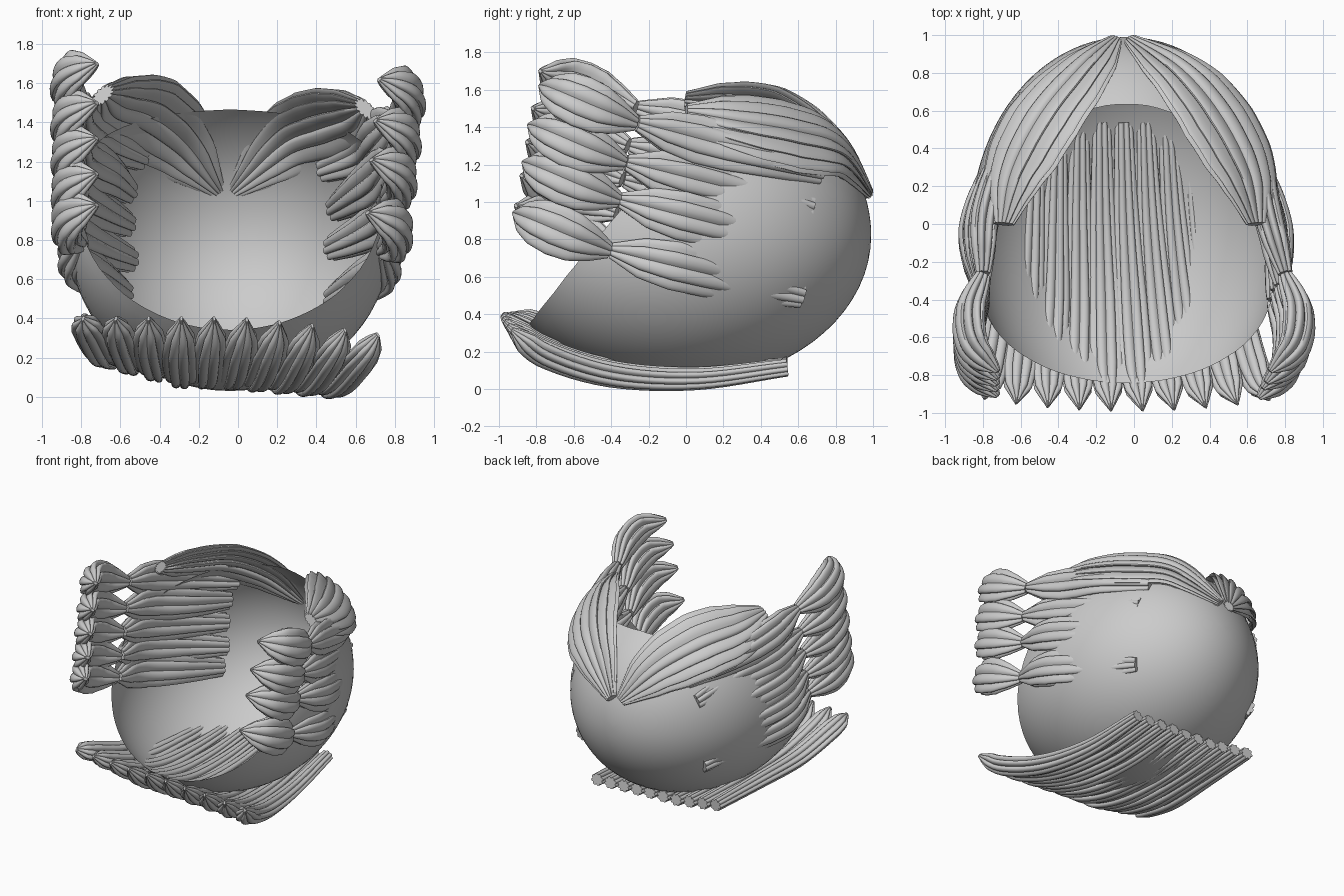
import bpy, bmesh, math
from mathutils import Vector

if "Cube" in bpy.data.objects:
    bpy.data.objects.remove(bpy.data.objects["Cube"])

CX, CY, CZ = -0.04, -0.03, 0.82   # cap centre
AX, AY = 0.825, 1.02              # cap half sizes


def lerp(table, t):
    for (a, p), (b, q) in zip(table, table[1:]):
        if t <= b:
            return p + (q - p) * max(0, t - a) / (b - a)
    return table[-1][1]


def finish(name, bm, angle):
    bmesh.ops.recalc_face_normals(bm, faces=bm.faces[:])
    me = bpy.data.meshes.new(name)
    bm.to_mesh(me)
    bm.free()
    ob = bpy.data.objects.new(name, me)
    bpy.context.collection.objects.link(ob)
    bpy.ops.object.select_all(action='DESELECT')
    ob.select_set(True)
    bpy.context.view_layer.objects.active = ob
    bpy.ops.object.shade_smooth_by_angle(angle=math.radians(angle))
    return ob


def cap_point(t, p):
    z = math.sin(t) * math.sin(p)
    return Vector((CX + AX * math.sin(t) * math.cos(p), CY + AY * math.cos(t),
                   CZ + z * (0.85 if z > 0 else 0.79)))


def cap_x(y, z):
    # half width of the cap at this depth and height
    h = 0.85 if z > CZ else 0.79
    return AX * math.sqrt(max(0.02, 1 - ((y - CY) / AY) ** 2 - ((z - CZ) / h) ** 2))


def build_cap():
    # open egg-shaped cap, each meridian stopped at the slanted face opening
    rim = [(0, -1.1), (0.33, -0.85), (0.65, -0.6), (1.0, -0.31), (1.3, 0.08), (1.46, 0.63), (1.8, 0.9)]
    bm = bmesh.new()
    n, rings = 72, 28
    pole = bm.verts.new(cap_point(0, 0))
    cols = []
    for i in range(n):
        p = 2 * math.pi * i / n
        t = 0.3
        while t < 3:
            c = cap_point(t, p)
            if c.y < lerp(rim, c.z):
                break
            t += 0.004
        cols.append([bm.verts.new(cap_point(t * k / rings, p)) for k in range(1, rings + 1)])
    for i in range(n):
        a, b = cols[i], cols[(i + 1) % n]
        bm.faces.new((pole, a[0], b[0]))
        for k in range(rings - 1):
            bm.faces.new((a[k], a[k + 1], b[k + 1], b[k]))
    finish("hair_cap", bm, 60)


def path_point(pts, t):
    # Catmull-Rom through the given points
    m = len(pts) - 1
    i = min(int(t * m), m - 1)
    u = t * m - i
    p1, p2 = pts[i], pts[i + 1]
    p0 = pts[i - 1] if i > 0 else p1 * 2 - p2
    p3 = pts[i + 2] if i + 2 <= m else p2 * 2 - p1
    return 0.5 * (2 * p1 + (p2 - p0) * u + (2 * p0 - 5 * p1 + 4 * p2 - p3) * u * u
                  + (3 * p1 - p0 - 3 * p2 + p3) * u ** 3)


def strand(name, pts, widths, thick, out, lobes=5, bend=0.0, seg=24):
    # lobed lock of hair swept along a path; out(point) gives its outward side
    pts = [Vector(p) for p in pts]
    wt = [(i / (len(widths) - 1), w) for i, w in enumerate(widths)]
    wmax = max(widths)
    k = lobes * 14
    bm = bmesh.new()
    loops = []
    for s in range(seg + 1):
        t = s / seg
        c = path_point(pts, t)
        tan = (path_point(pts, min(1, t + 0.01)) - path_point(pts, max(0, t - 0.01))).normalized()
        side = tan.cross(out(c)).normalized()
        up = side.cross(tan)
        w = lerp(wt, t)
        h = thick * (w / wmax) ** 0.6
        ring = []
        for j in range(k):
            a = 2 * math.pi * j / k
            f = 0.74 + 0.26 * abs(math.sin(lobes * a)) ** 0.75
            x = w / 2 * math.cos(a) * f
            ring.append(bm.verts.new(c + side * x + up * (h / 2 * math.sin(a) * f - bend * x * x)))
        loops.append(ring)
    for a, b in zip(loops, loops[1:]):
        for j in range(k):
            bm.faces.new((a[j], a[(j + 1) % k], b[(j + 1) % k], b[j]))
    bm.faces.new(loops[0])
    bm.faces.new(loops[-1])
    return finish(name, bm, 42)


build_cap()

# two broad locks parted at the back
for s, side, dz in ((1, "right", -0.05), (-1, "left", 0.02)):
    strand("top_lock_" + side,
           [(-0.06 + s * 0.04, 0.975, 1.05), (-0.02 + s * 0.28, 0.79, 1.29), (-0.02 + s * 0.48, 0.55, 1.42 + dz),
            (-0.02 + s * 0.62, 0.27, 1.47 + dz), (-0.02 + s * 0.67, 0.0, 1.52 + dz)],
           [0.09, 0.34, 0.48, 0.53, 0.5, 0.38, 0.14], 0.17,
           lambda c: c - Vector((0, 0.1, 0.8)), 7, 0.35, 32)

# stacked side locks: rear part hugging the cap, pinch, then a curled leaf in front
# (pinch y, pinch z, rear y, rear z, inset of the rear end)
right = [(-0.27, 1.42, 0.72, 1.16, -0.03), (-0.33, 1.21, 0.67, 0.96, 0.05),
         (-0.36, 1.01, 0.64, 0.76, 0.1), (-0.41, 0.74, 0.62, 0.5, 0.02)]
left = [(-0.27, 1.5, 0.7, 1.22, -0.03), (-0.31, 1.3, 0.68, 1.05, 0.03), (-0.34, 1.12, 0.66, 0.88, 0.08),
        (-0.37, 0.94, 0.64, 0.7, 0.1), (-0.4, 0.78, 0.62, 0.53, 0.02)]
for s, side, rows in ((1, "right", right), (-1, "left", left)):
    for i, (py, pz, ry, rz, inset) in enumerate(rows):
        off = s * CX
        px = 0.8 - (0.02 * i if s > 0 else 0)
        rx = cap_x(ry, rz) - inset + off
        y1, z1, y2, z2 = py * 0.67 + ry * 0.33, pz * 0.67 + rz * 0.33, py * 0.33 + ry * 0.67, pz * 0.33 + rz * 0.67
        x1 = max(0.75, cap_x(y1, z1) - 0.01) + off
        x2 = cap_x(y2, z2) + (0.05 if i == 0 else -0.09) + off
        hint = lambda c: Vector((s, 0, 0.25 * (c.z - 0.8)))
        strand(f"side_lock_{side}_{i + 1}",
               [(s * px, py + 0.01, pz), (s * x1, y1, z1), (s * x2, y2, z2), (s * rx, ry, rz)],
               [0.09, 0.23, 0.28, 0.27, 0.23, 0.19, 0.14], 0.16, hint, 4)
        strand(f"side_curl_{side}_{i + 1}",
               [(s * px, py, pz), (s * (px + 0.07), py - 0.19, pz + 0.07),
                (s * (px + 0.05), py - 0.38, pz + 0.15), (s * (px - 0.08), py - 0.51, pz + 0.2)],
               [0.09, 0.2, 0.28, 0.3, 0.27, 0.18, 0.02], 0.17, hint, 4)

# row of locks under the chin, swept sideways, tips turned up at the front
for i in range(10):
    x = -0.77 + i * 0.167
    tip = 0.4 - 0.09 * max(0, x) - 0.05 * max(0, x - 0.4)
    drop = -0.06 * max(0, x) + 0.2 * max(0, -x - 0.25)
    ty = -0.985 + 0.1 * x * x
    strand(f"lower_lock_{i + 1}",
           [(x - 0.02, ty, tip), (x * 0.92 - 0.05, -0.76, 0.23 + drop), (x * 0.82 - 0.07, -0.4, 0.12 + drop),
            (x * 0.75 - 0.09, 0.05, 0.095 + drop), (x * 0.7 - 0.1, 0.54, 0.135 + drop * 0.5)],
           [0.015, 0.15, 0.19, 0.19, 0.18, 0.16, 0.14, 0.12, 0.1], 0.14,
           lambda c: Vector((0.35 * c.x, 0, -1)), 4)
